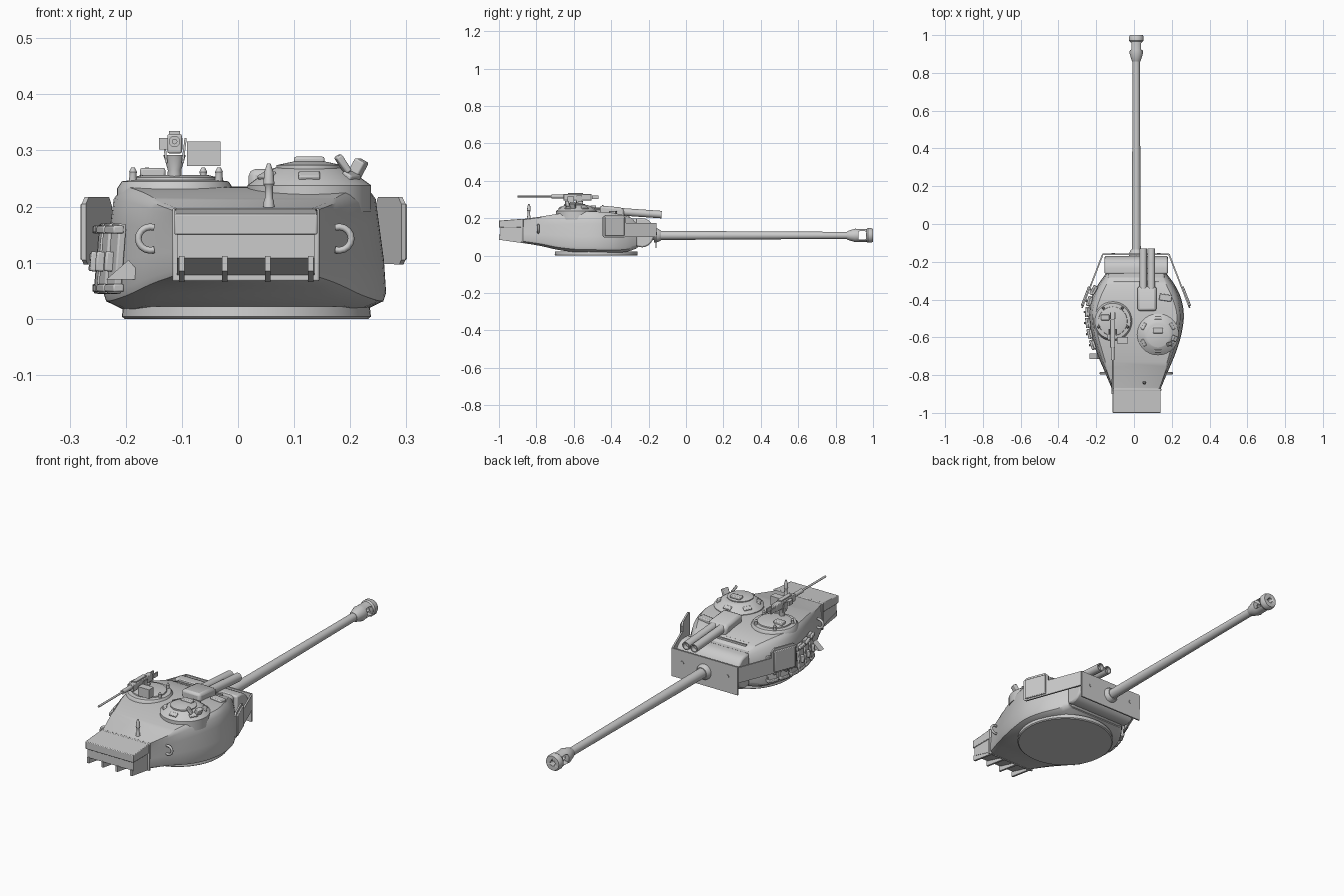
import bpy, bmesh, math
from mathutils import Matrix, Vector

cube = bpy.data.objects.get("Cube")
if cube:
    bpy.data.objects.remove(cube, do_unlink=True)

CX = 0.012          # centre line of the turret
GUN_Z = 0.108
UP = Vector((0, 0, 1))


def finish(name, bm, angle=35, bevel=0):
    bmesh.ops.recalc_face_normals(bm, faces=bm.faces)
    mesh = bpy.data.meshes.new(name)
    bm.to_mesh(mesh)
    bm.free()
    ob = bpy.data.objects.new(name, mesh)
    bpy.context.collection.objects.link(ob)
    if bevel:
        mod = ob.modifiers.new("bevel", 'BEVEL')
        mod.width, mod.segments = bevel, 2
    bpy.ops.object.select_all(action='DESELECT')
    ob.select_set(True)
    bpy.context.view_layer.objects.active = ob
    bpy.ops.object.shade_smooth_by_angle(angle=math.radians(angle))
    return ob


def box(name, loc, size, rot=(0, 0, 0), bevel=0):
    bm = bmesh.new()
    bmesh.ops.create_cube(bm, size=1, matrix=Matrix.Diagonal((*size, 1)))
    ob = finish(name, bm, bevel=bevel)
    ob.location, ob.rotation_euler = loc, rot
    return ob


def loft(name, rings, **kw):
    bm = bmesh.new()
    loops = [[bm.verts.new(p) for p in ring] for ring in rings]
    n = len(loops[0])
    for a, b in zip(loops, loops[1:]):
        for i in range(n):
            bm.faces.new((a[i], a[(i + 1) % n], b[(i + 1) % n], b[i]))
    bm.faces.new(loops[0])
    bm.faces.new(loops[-1])
    return finish(name, bm, **kw)


def lathe(name, profile, loc, tilt=0, sides=32):
    """Profile of (radius, height); tilt -90 degrees lays it along +y."""
    turns = [2 * math.pi * i / sides for i in range(sides)]
    rings = [[(r * math.cos(t), r * math.sin(t), h) for t in turns] for r, h in profile]
    ob = loft(name, rings)
    ob.location, ob.rotation_euler.x = loc, math.radians(tilt)
    return ob


def prism(name, pts, depth, origin, xdir, bevel=0):
    """Outline in (along xdir, up), thickened across."""
    xdir = Vector(xdir).normalized()
    side = xdir.cross(UP)
    rings = [[Vector(origin) + xdir * a + UP * b + side * s * depth / 2 for a, b in pts]
             for s in (-1, 1)]
    return loft(name, rings, bevel=bevel)


def catmull(rows, steps):
    out = []
    for i in range(len(rows) - 1):
        quad = [rows[max(i - 1, 0)], rows[i], rows[i + 1], rows[min(i + 2, len(rows) - 1)]]
        for k in range(steps):
            t = k / steps
            out.append([b + t / 2 * (c - a + t * (2 * a - 5 * b + 4 * c - d + t * (3 * (b - c) + d - a)))
                        for a, b, c, d in zip(*quad)])
    return out + [list(rows[-1])]


# Turret shell: y, floor half width, widest half width, roof half width, floor z, roof z
stations = catmull([
    (-0.875, 0.110, 0.128, 0.115, 0.068, 0.195),
    (-0.78, 0.135, 0.168, 0.148, 0.052, 0.208),
    (-0.68, 0.165, 0.210, 0.178, 0.030, 0.224),
    (-0.58, 0.195, 0.240, 0.205, 0.018, 0.234),
    (-0.48, 0.215, 0.252, 0.215, 0.016, 0.235),
    (-0.39, 0.205, 0.236, 0.190, 0.016, 0.228),
    (-0.32, 0.175, 0.202, 0.158, 0.020, 0.212),
    (-0.265, 0.140, 0.162, 0.130, 0.038, 0.190)], 4)


def section(y, floor, wide, roof, z0, z1):
    h = z1 - z0
    half = [(floor, z0), (wide * 0.98, z0 + h * 0.07), (wide, z0 + h * 0.14), (wide * 0.985, z0 + h * 0.4),
            (wide * 0.95, z0 + h * 0.7), ((wide + roof) / 2, z1 - h * 0.1),
            (roof + 0.007, z1 - h * 0.03), (roof, z1)]
    return [(CX + x, y, z) for x, z in half] + [(CX - x, y, z) for x, z in reversed(half)]


loft("turret_shell", [section(*s) for s in stations])
lathe("turret_ring", [(0.217, 0), (0.222, 0.004), (0.220, 0.022)], (0.015, -0.48, 0), sides=64)


def wall(y):
    """Side half width and slope of the shell at y."""
    for a, b in zip(stations, stations[1:]):
        if a[0] <= y <= b[0]:
            slope = (b[2] - a[2]) / (b[0] - a[0])
            return a[2] + slope * (y - a[0]), slope


# Rear stowage bin with lid and ribs
BIN_X = 0.014
prism("stowage_bin", [(-0.992, 0.108), (-0.992, 0.158), (-0.87, 0.158), (-0.87, 0.075)],
      0.245, (BIN_X, 0, 0), (0, 1, 0))
prism("bin_lid", [(-1, 0.15), (-1, 0.187), (-0.87, 0.197), (-0.87, 0.15)], 0.255, (BIN_X, 0, 0), (0, 1, 0), 0.003)
box("bin_flange", (BIN_X, -0.877, 0.132), (0.262, 0.012, 0.13), bevel=0.003)
for i in range(4):
    prism("bin_rib", [(-1, 0.085), (-1, 0.112), (-0.87, 0.1), (-0.87, 0.066)],
          0.010, (-0.1 + i * 0.0765, 0, 0), (0, 1, 0))

# Mantlet: rounded block with a step behind it
arc = [(-0.265, 0.05)] + [(-0.235 + 0.066 * math.cos(t), 0.122 + 0.078 * math.sin(t))
                          for t in [math.pi * (i / 12 - 0.5) for i in range(13)]] + [(-0.265, 0.2)]
prism("mantlet", arc, 0.335, (CX, 0, 0), (0, 1, 0), 0.008)
box("mantlet_collar", (CX, -0.28, 0.12), (0.30, 0.06, 0.155), bevel=0.012)
for y in (-0.305, -0.33):
    box("roof_rib", (CX, y, 0.207), (0.24, 0.008, 0.014))

# Front shield plate and swept side wings
box("shield_plate", (0.01, -0.16, 0.108), (0.352, 0.007, 0.135))
for x in (-0.11, 0.13):
    lathe("shield_bolt", [(0.009, 0), (0.009, 0.004)], (x, -0.158, 0.118), -90, 12)
for s in (-1, 1):
    start = Vector((0.01 + s * 0.175, -0.16, 0))
    sweep = Vector((0.01 + s * 0.285, -0.445, 0)) - start
    prism("shield_wing", [(0, 0.1), (0, 0.174), (0.175, 0.174), (0.175, 0.2), (0.19, 0.217),
                          (0.29, 0.217), (0.305, 0.205), (0.305, 0.105), (0.295, 0.097)],
          0.008, start, sweep)
    box("wing_pad", start + sweep * 0.78 + Vector((s * 0.006, 0, 0.155)), (0.012, 0.11, 0.1),
        (0, 0, math.atan2(-sweep.x, sweep.y) + math.pi), 0.003)

# Gun barrel, sleeve and muzzle brake
lathe("gun_barrel", [(0.024, -0.25), (0.0235, 0), (0.020, 0.6), (0.019, 0.9)], (CX, 0, GUN_Z), -90)
lathe("barrel_sleeve", [(0.038, -0.17), (0.036, -0.15), (0.027, -0.135)], (CX, 0, GUN_Z), -90)
brake = lathe("muzzle_brake", [(0.021, 0.86), (0.025, 0.868), (0.036, 0.905), (0.034, 0.92), (0.034, 0.965),
                               (0.039, 0.972), (0.039, 0.99), (0.034, 1)], (CX, 0, GUN_Z), -90)
cutters = [box("side_port_cutter", (CX, 0.942, GUN_Z), (0.2, 0.042, 0.046), bevel=0.008),
           lathe("bore_cutter", [(0.013, 0.9), (0.013, 1.05)], (CX, 0, GUN_Z), -90)]
for cutter in cutters:
    cutter.hide_render = True
    mod = brake.modifiers.new("cut", 'BOOLEAN')
    mod.object, mod.operation, mod.solver = cutter, 'DIFFERENCE', 'EXACT'
    bpy.context.view_layer.objects.active = brake
    bpy.ops.object.modifier_apply(modifier=mod.name)
    bpy.data.objects.remove(cutter, do_unlink=True)

# Commander's cupola with hatch and raised sights
cup = Vector((0.127, -0.585, 0))
lathe("cupola", [(0.11, 0.19), (0.11, 0.238), (0.102, 0.244), (0.072, 0.266), (0.058, 0.270)], cup, sides=40)
lathe("cupola_hatch", [(0.058, 0.266), (0.058, 0.274), (0.025, 0.281)], cup + Vector((0, -0.01, 0)))
box("cupola_periscope", cup + Vector((0, 0.02, 0.282)), (0.055, 0.028, 0.014), bevel=0.004)
for i in range(6):
    t = math.tau * (i + 0.5) / 6
    box("vision_block", cup + Vector((0.086 * math.cos(t), 0.086 * math.sin(t), 0.253)),
        (0.02, 0.038, 0.014), (0, 0.5, t), 0.003)
box("cupola_sight", cup + Vector((0.06, -0.05, 0.276)), (0.012, 0.02, 0.035), (0, -0.6, 0.3), 0.003)
box("cupola_bracket", cup + Vector((0.085, -0.02, 0.265)), (0.02, 0.03, 0.04), (0, 0.5, -0.3), 0.003)

# Loader's hatch
hat = Vector((-0.112, -0.515, 0))
lathe("loader_ring", [(0.104, 0.2), (0.104, 0.232), (0.095, 0.245), (0.08, 0.247)], hat, sides=40)
lathe("loader_hatch", [(0.078, 0.243), (0.076, 0.252), (0.06, 0.256)], hat)
for dx, dy in ((-0.075, -0.03), (0.078, -0.03), (-0.05, 0.07), (0.05, 0.07)):
    lathe("hatch_catch", [(0.009, 0.235), (0.006, 0.258), (0.007, 0.262), (0.003, 0.27)],
          hat + Vector((dx, dy, 0)), sides=10)
box("hatch_periscope", hat + Vector((-0.04, 0.02, 0.26)), (0.045, 0.03, 0.018), bevel=0.004)

# Roof machine gun, aimed to the rear
mg = Vector((-0.113, -0.57, 0.312))
lathe("mg_post", [(0.014, 0.24), (0.012, 0.265), (0.02, 0.292)], (mg.x, mg.y, 0), sides=12)
for s in (-1, 1):
    box("mg_yoke", mg + Vector((s * 0.017, 0, -0.012)), (0.004, 0.03, 0.045), (0, s * 0.12, 0))
box("mg_receiver", mg + Vector((0, -0.01, 0)), (0.026, 0.15, 0.034), bevel=0.003)
box("mg_cover", mg + Vector((0, -0.02, 0.019)), (0.02, 0.08, 0.008))
lathe("mg_barrel", [(0.010, -0.72), (0.010, -0.65)], (mg.x, 0, mg.z + 0.004), -90, 12)
lathe("mg_muzzle", [(0.005, -0.90), (0.0045, -0.71)], (mg.x, 0, mg.z + 0.004), -90, 12)
box("mg_ammo_box", mg + Vector((0.052, -0.045, -0.018)), (0.06, 0.035, 0.044))
box("mg_feed", mg + Vector((-0.02, -0.03, 0)), (0.016, 0.03, 0.02))
for s in (-1, 1):
    box("mg_grip", mg + Vector((s * 0.011, 0.085, 0)), (0.006, 0.035, 0.02))

# Twin-tube roof unit
prism("tube_housing", [(-0.46, 0.2), (-0.46, 0.268), (-0.35, 0.258), (-0.33, 0.245), (-0.33, 0.2)],
      0.1, (0.069, 0, 0), (0, 1, 0), 0.012)
for x in (0.049, 0.092):
    lathe("roof_tube", [(0.020, 0), (0.020, 0.24), (0.015, 0.24), (0.015, 0.22)],
          (x, -0.37, 0.236), -94, 20)

# Roof fittings
box("gunner_sight", (0.167, -0.39, 0.228), (0.065, 0.035, 0.022), (0, 0, -0.15), 0.004)
lathe("antenna_base", [(0.011, 0.19), (0.009, 0.21), (0.007, 0.215), (0.007, 0.235), (0.010, 0.24),
                       (0.008, 0.262), (0.003, 0.277)], (0.055, -0.84, 0), sides=12)

# Lifting hooks on the rear flanks
for s in (-1, 1):
    curve = bpy.data.curves.new("lifting_hook", 'CURVE')
    curve.dimensions, curve.bevel_depth, curve.bevel_resolution = '3D', 0.006, 2
    curve.use_fill_caps = True
    line = curve.splines.new('POLY')
    line.points.add(10)
    for i, p in enumerate(line.points):
        t = math.pi * (i / 10 - 0.5) * 1.2
        p.co = (s * 0.022 * math.cos(t), 0, 0.021 * math.sin(t), 1)
    hook = bpy.data.objects.new("lifting_hook", curve)
    bpy.context.collection.objects.link(hook)
    hook.location = (CX + s * (wall(-0.79)[0] + 0.004), -0.79, 0.143)

# Spare track links hung along the -x flank
for i in range(6):
    y = -0.35 - i * 0.058
    width, slope = wall(y)
    turn = math.atan(slope)
    base = Vector((CX - width - 0.005, y, 0.107))
    box("track_link", base, (0.014, 0.046, 0.125), (0, 0.08, turn), 0.003)
    box("track_tooth", base + Vector((-0.012, 0, -0.005)), (0.018, 0.012, 0.035), (0, 0.08, turn), 0.003)
    for dz in (-0.052, 0.052):
        box("track_pin_lug", base + Vector((-0.004, 0, dz)), (0.02, 0.054, 0.014), (0, 0, turn), 0.003)
prism("link_bracket", [(-0.04, 0.07), (0, 0.105), (0.03, 0.07)], 0.03, (-0.195, -0.7, 0), (1, 0, 0))
